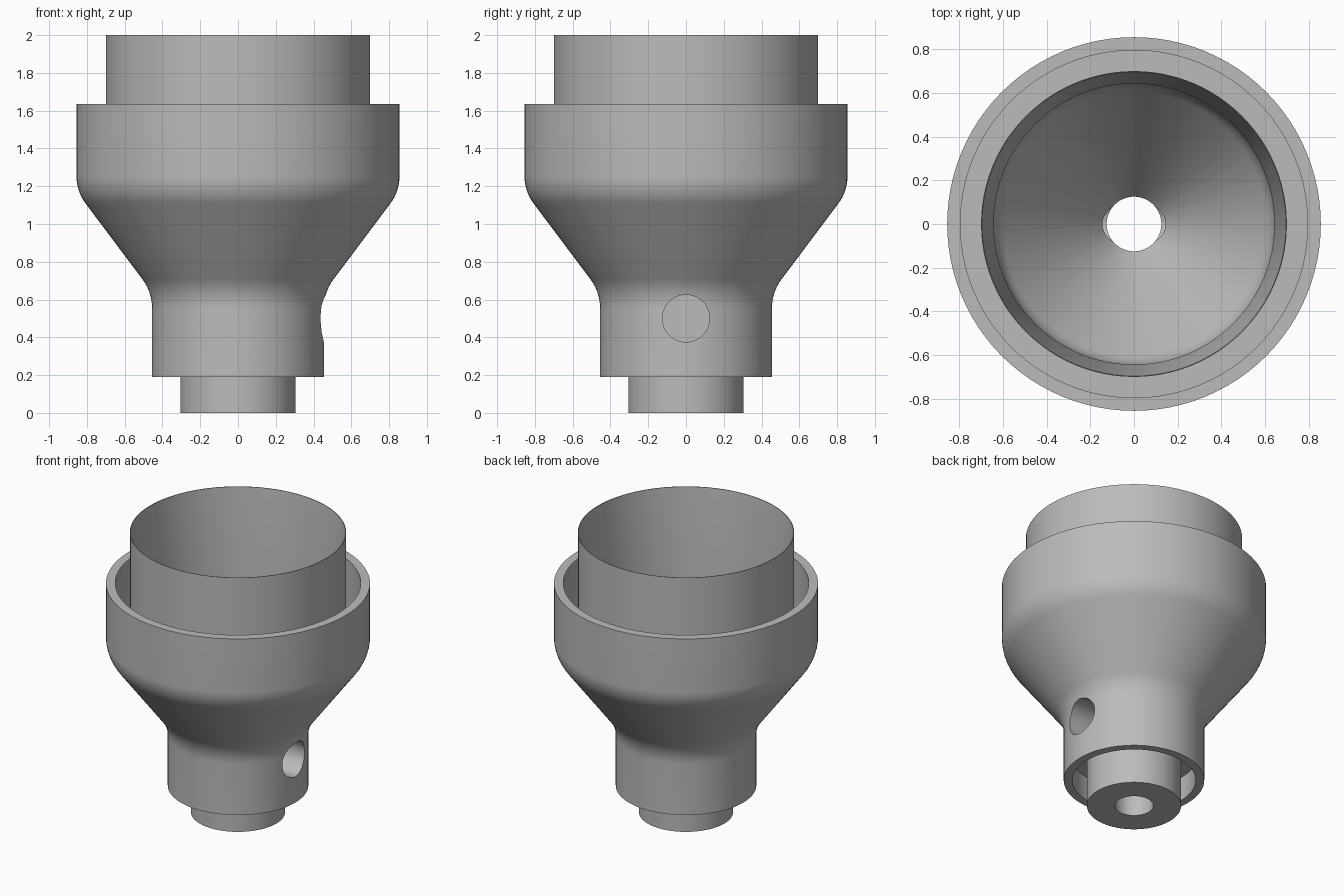
import bpy
import bmesh
import math
from mathutils import Vector

SEGMENTS = 96

cube = bpy.data.objects.get("Cube")
if cube:
    bpy.data.objects.remove(cube, do_unlink=True)

grey = bpy.data.materials.new("neutral grey")
grey.use_nodes = True
grey.diffuse_color = (0.5, 0.5, 0.5, 1)
grey.node_tree.nodes["Principled BSDF"].inputs["Base Color"].default_value = grey.diffuse_color


def fillet(before, corner, after, radius, steps=10):
    """Points of an arc that rounds the corner between two straight lines."""
    a, c, b = Vector(before), Vector(corner), Vector(after)
    u, v = (a - c).normalized(), (b - c).normalized()
    half = u.angle(v) / 2
    start, end = c + u * radius / math.tan(half), c + v * radius / math.tan(half)
    centre = c + (u + v).normalized() * radius / math.sin(half)
    points = []
    for i in range(steps + 1):
        spoke = (start.lerp(end, i / steps) - centre).normalized()
        points.append(tuple(centre + spoke * radius))
    return points


def lathe(name, profile):
    """Revolve a closed (radius, height) profile around the z axis."""
    bm = bmesh.new()
    verts = [bm.verts.new((r, 0, z)) for r, z in profile]
    edges = [bm.edges.new((verts[i - 1], v)) for i, v in enumerate(verts)]
    bmesh.ops.spin(bm, geom=verts + edges, cent=(0, 0, 0), axis=(0, 0, 1),
                   angle=math.tau, steps=SEGMENTS, use_merge=True)
    bmesh.ops.remove_doubles(bm, verts=bm.verts, dist=1e-5)
    bmesh.ops.recalc_face_normals(bm, faces=bm.faces)
    mesh = bpy.data.meshes.new(name)
    bm.to_mesh(mesh)
    bm.free()
    obj = bpy.data.objects.new(name, mesh)
    bpy.context.collection.objects.link(obj)
    return obj


# Outer shell: lower collar, flared cone, upper collar
shell = [(0.455, 0.19)]
shell += fillet((0.455, 0.19), (0.455, 0.64), (0.855, 1.173), 0.26)
shell += fillet((0.455, 0.64), (0.855, 1.173), (0.855, 1.63), 0.24)
shell += [(0.855, 1.635), (0.795, 1.635)]

# Upper socket groove and thin inner sleeve
sleeve = [(0.795, 1.25), (0.70, 1.25), (0.70, 2.0), (0.696, 2.0)]

# Tapered mouth, funnel and central bore
funnel = [(0.643, 1.36)]
funnel += fillet((0.643, 1.36), (0.643, 1.288), (0.125, 0.598), 0.2)
funnel += [(0.125, 0.598), (0.125, 0.0)]

# Lower spigot and its groove
spigot = [(0.305, 0.0), (0.305, 0.36), (0.40, 0.36), (0.40, 0.19)]

body = lathe("funnel_coupling", shell + sleeve + funnel + spigot)
body.data.materials.append(grey)

# Side port: blind round hole drilled from the left through the bore
port_end, port_length = -0.2, 0.9
bpy.ops.mesh.primitive_cylinder_add(
    vertices=64, radius=0.125, depth=port_length,
    location=(port_end + port_length / 2, 0, 0.5), rotation=(0, math.pi / 2, 0))
cutter = bpy.context.object
cutter.name = "side_port_cutter"
cutter.hide_render = True
cutter.data.materials.append(grey)

bpy.ops.object.select_all(action="DESELECT")
body.select_set(True)
bpy.context.view_layer.objects.active = body
cut = body.modifiers.new("side port", "BOOLEAN")
cut.operation = "DIFFERENCE"
cut.solver = "EXACT"
cut.object = cutter
bpy.ops.object.modifier_apply(modifier=cut.name)
bpy.data.objects.remove(cutter, do_unlink=True)

# Smooth walls with crisp rims
bpy.ops.object.shade_smooth_by_angle(angle=math.radians(25))
